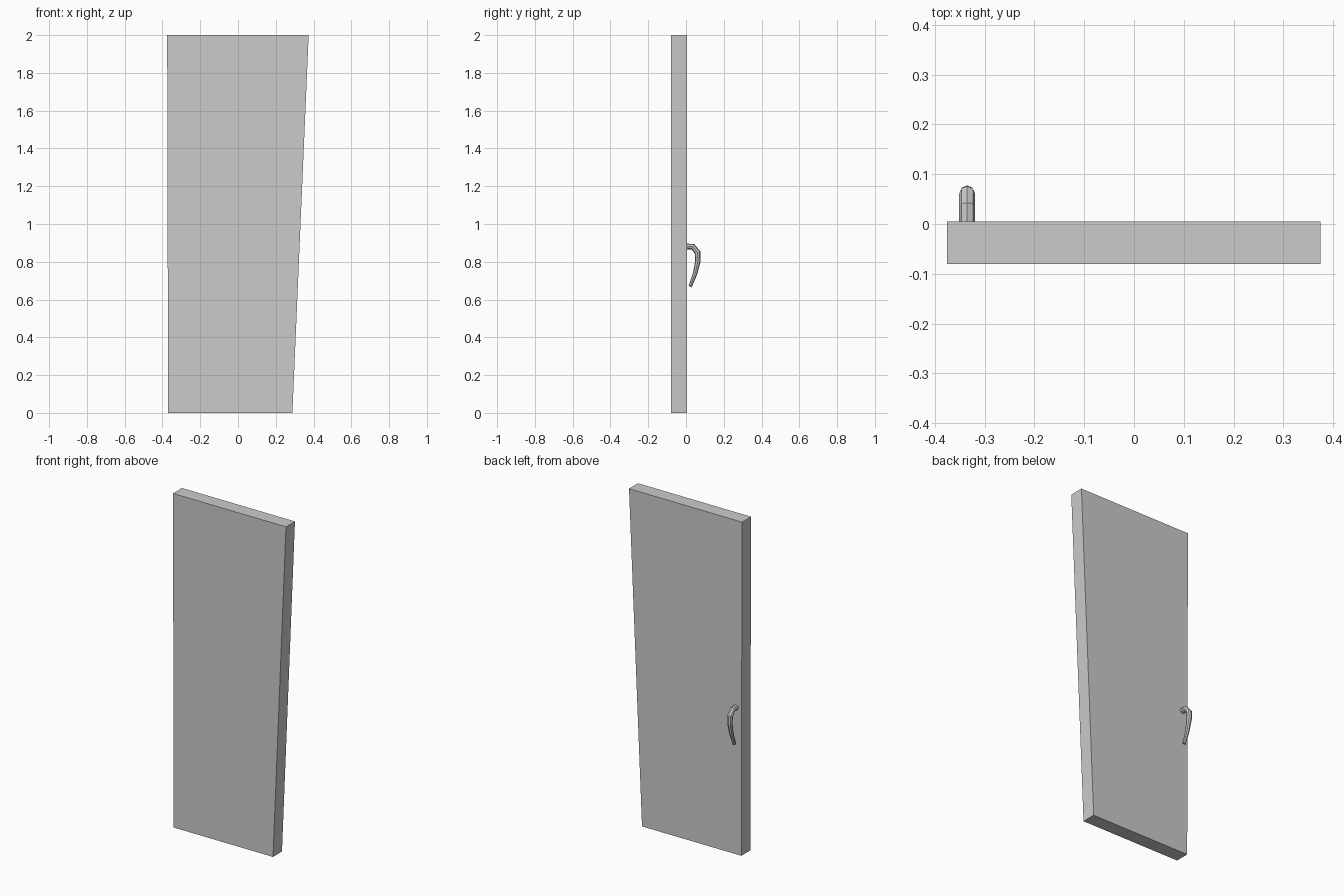
import bpy, bmesh
from math import cos, sin, pi
from mathutils import Vector

if "Cube" in bpy.data.objects:
    bpy.data.objects.remove(bpy.data.objects["Cube"])


def finish(bm, name):
    bmesh.ops.recalc_face_normals(bm, faces=bm.faces[:])
    mesh = bpy.data.meshes.new(name)
    bm.to_mesh(mesh)
    bm.free()
    obj = bpy.data.objects.new(name, mesh)
    bpy.context.collection.objects.link(obj)
    return obj


# Door slab: tapered front outline extruded through its thickness
outline = [(-0.37, 0), (0.288, 0), (0.374, 2), (-0.375, 2)]
bm = bmesh.new()
face = bm.faces.new([bm.verts.new((x, -0.08, z)) for x, z in outline])
ext = bmesh.ops.extrude_face_region(bm, geom=[face])
back = [v for v in ext["geom"] if isinstance(v, bmesh.types.BMVert)]
bmesh.ops.translate(bm, verts=back, vec=(0, 0.085, 0))
finish(bm, "door_panel")

# Handle: eight-sided tapering tube swept along a hooked path (y, z, radius)
path = [(0.0, 0.88, 0.016), (0.036, 0.88, 0.016), (0.061, 0.85, 0.016),
        (0.063, 0.805, 0.0145), (0.049, 0.74, 0.012), (0.022, 0.668, 0.009)]
SIDES, HANDLE_X = 8, -0.335
points = [Vector((HANDLE_X, y, z)) for y, z, r in path]
bm = bmesh.new()
rings = []
for i, p in enumerate(points):
    before = (p - points[max(i - 1, 0)]).normalized()
    after = (points[min(i + 1, len(points) - 1)] - p).normalized()
    side = Vector((1, 0, 0))
    out = side.cross((before + after).normalized())
    r = path[i][2]
    rings.append([bm.verts.new(p + r * (side * cos(a) + out * sin(a)))
                  for a in (2 * pi * k / SIDES for k in range(SIDES))])
for a, b in zip(rings, rings[1:]):
    for k in range(SIDES):
        n = (k + 1) % SIDES
        bm.faces.new((a[k], a[n], b[n], b[k]))
bm.faces.new(rings[0])
bm.faces.new(rings[-1])
finish(bm, "door_handle")
